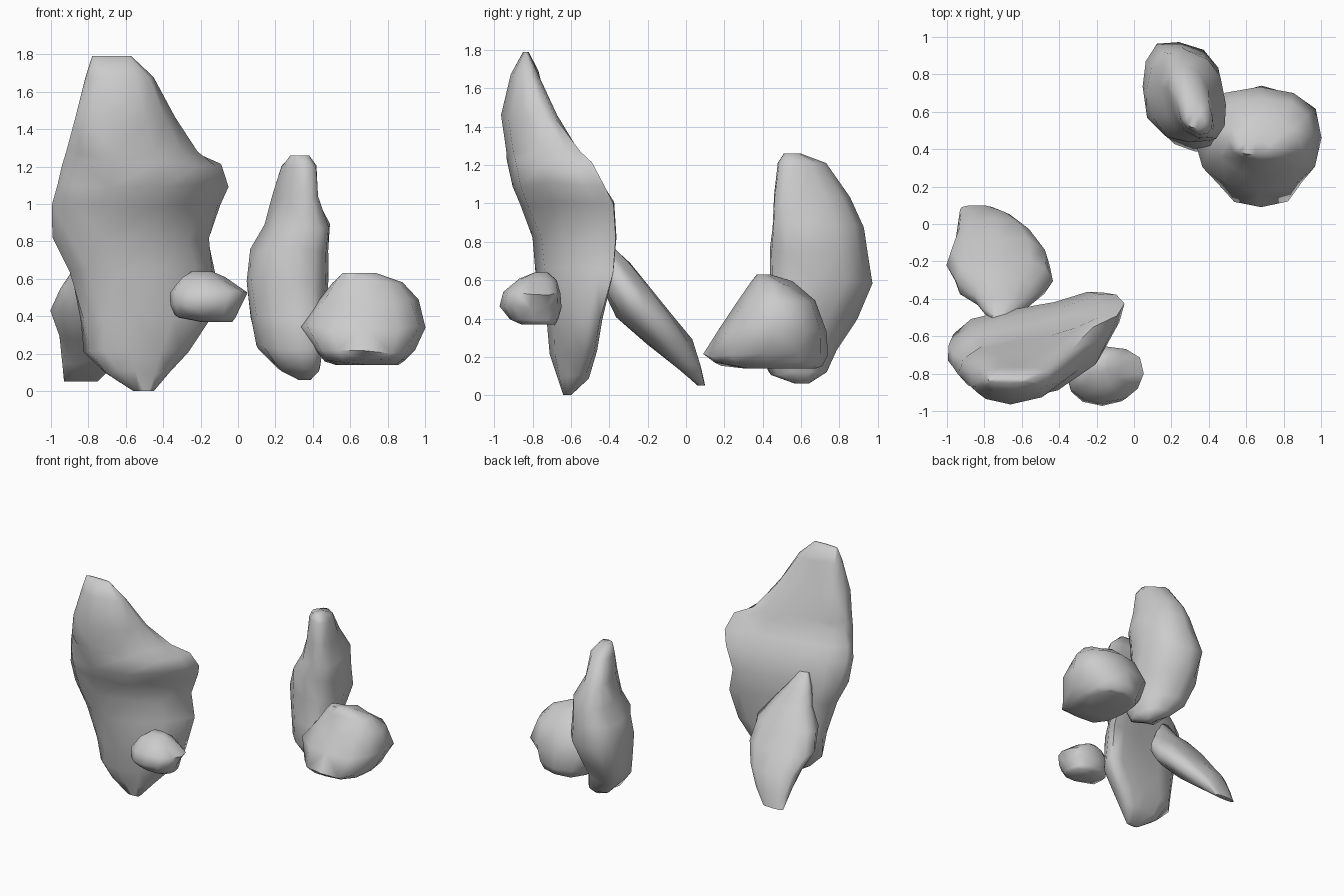
import bpy, bmesh, math, random


def spow(v, p):
    return math.copysign(abs(v) ** p, v)


def rock(name, sections, seed, sides=12, blocky=0.85, jitter=0.015, bend=0.0):
    """Loft tilted oval sections (z, x0, x1, y0, y1, skew) into one closed stone."""
    rng = random.Random(seed)
    bm = bmesh.new()
    rings = []
    for z, x0, x1, y0, y1, skew in sections:
        cx, cy, a, b = (x0 + x1) / 2, (y0 + y1) / 2, (x1 - x0) / 2, (y1 - y0) / 2
        phi = math.asin(skew)
        inner = 0 < len(rings) < len(sections) - 1
        ring = []
        for i in range(sides):
            t = 2 * math.pi * i / sides - phi / 2
            k = 1 + (rng.uniform(-0.04, 0.03) if inner else 0)
            dz = rng.uniform(-jitter, jitter) if inner else 0
            u = spow(math.cos(t), blocky)
            v = spow(math.sin(t + phi), blocky)
            # both ends of a bent slab curl towards the back
            curl = bend * skew * (u * u - 0.3)
            ring.append(bm.verts.new((cx + a * k * u, cy + b * k * v + curl, z + dz)))
        rings.append(ring)
    for lo, hi in zip(rings, rings[1:]):
        for i in range(sides):
            j = (i + 1) % sides
            bm.faces.new((lo[i], lo[j], hi[j], hi[i]))
    bm.faces.new(rings[0][::-1])
    bm.faces.new(rings[-1])
    bmesh.ops.triangulate(bm, faces=bm.faces[:])
    bmesh.ops.recalc_face_normals(bm, faces=bm.faces[:])
    mesh = bpy.data.meshes.new(name)
    bm.to_mesh(mesh)
    bm.free()
    obj = bpy.data.objects.new(name, mesh)
    bpy.context.collection.objects.link(obj)
    bpy.ops.object.select_all(action='DESELECT')
    obj.select_set(True)
    bpy.context.view_layer.objects.active = obj
    bpy.ops.object.shade_smooth_by_angle(angle=math.radians(65))


# Large leaning slab
rock("large_slab", [
    (0.00, -0.56, -0.45, -0.64, -0.60, 0),
    (0.10, -0.71, -0.36, -0.67, -0.50, 0.1),
    (0.22, -0.82, -0.26, -0.70, -0.46, 0.2),
    (0.38, -0.84, -0.14, -0.71, -0.44, 0.3),
    (0.65, -0.91, -0.12, -0.77, -0.40, 0.5),
    (0.82, -0.99, -0.15, -0.79, -0.39, 0.55),
    (1.00, -1.01, -0.09, -0.86, -0.41, 0.6),
    (1.10, -0.98, -0.05, -0.90, -0.46, 0.6),
    (1.21, -0.94, -0.09, -0.92, -0.53, 0.6),
    (1.27, -0.92, -0.21, -0.93, -0.57, 0.5),
    (1.45, -0.88, -0.33, -0.95, -0.67, 0.3),
    (1.68, -0.82, -0.45, -0.91, -0.76, 0.1),
    (1.79, -0.78, -0.57, -0.85, -0.82, 0)], 3, bend=0.2)

# Slab resting against the back of the large one
rock("back_slab", [
    (0.05, -0.93, -0.75, 0.06, 0.10, 0),
    (0.15, -0.94, -0.65, -0.05, 0.08, 0),
    (0.28, -0.96, -0.53, -0.21, 0.03, 0),
    (0.42, -1.00, -0.44, -0.37, -0.07, 0),
    (0.55, -0.96, -0.44, -0.43, -0.18, 0),
    (0.68, -0.86, -0.53, -0.48, -0.28, 0),
    (0.78, -0.81, -0.60, -0.51, -0.39, 0),
    (0.90, -0.76, -0.68, -0.52, -0.47, 0)], 5)

# Small pebble in front
rock("small_stone", [
    (0.37, -0.20, -0.03, -0.86, -0.68, 0),
    (0.40, -0.34, -0.01, -0.92, -0.66, 0),
    (0.46, -0.36, 0.02, -0.97, -0.65, 0),
    (0.53, -0.36, 0.05, -0.95, -0.65, 0),
    (0.60, -0.31, -0.07, -0.87, -0.67, 0.1),
    (0.64, -0.25, -0.14, -0.79, -0.72, 0)], 7, jitter=0.01)

# Tall upright stone
rock("tall_stone", [
    (0.06, 0.32, 0.39, 0.57, 0.64, 0),
    (0.12, 0.21, 0.44, 0.43, 0.74, -0.3),
    (0.23, 0.10, 0.46, 0.38, 0.79, -0.4),
    (0.40, 0.06, 0.47, 0.40, 0.89, -0.35),
    (0.59, 0.04, 0.49, 0.43, 0.98, -0.15),
    (0.75, 0.07, 0.49, 0.43, 0.94, -0.15),
    (0.88, 0.14, 0.50, 0.44, 0.93, -0.3),
    (1.03, 0.18, 0.43, 0.45, 0.86, -0.5),
    (1.20, 0.23, 0.42, 0.48, 0.73, -0.4),
    (1.26, 0.28, 0.38, 0.51, 0.60, -0.2)], 11)

# Broad round boulder
rock("round_boulder", [
    (0.14, 0.52, 0.86, 0.30, 0.68, 0),
    (0.16, 0.46, 0.90, 0.14, 0.72, 0),
    (0.21, 0.42, 0.94, 0.08, 0.74, 0),
    (0.34, 0.33, 1.01, 0.18, 0.74, 0),
    (0.48, 0.43, 0.96, 0.26, 0.68, 0),
    (0.58, 0.50, 0.88, 0.34, 0.56, 0),
    (0.63, 0.56, 0.74, 0.37, 0.44, 0)], 13)
